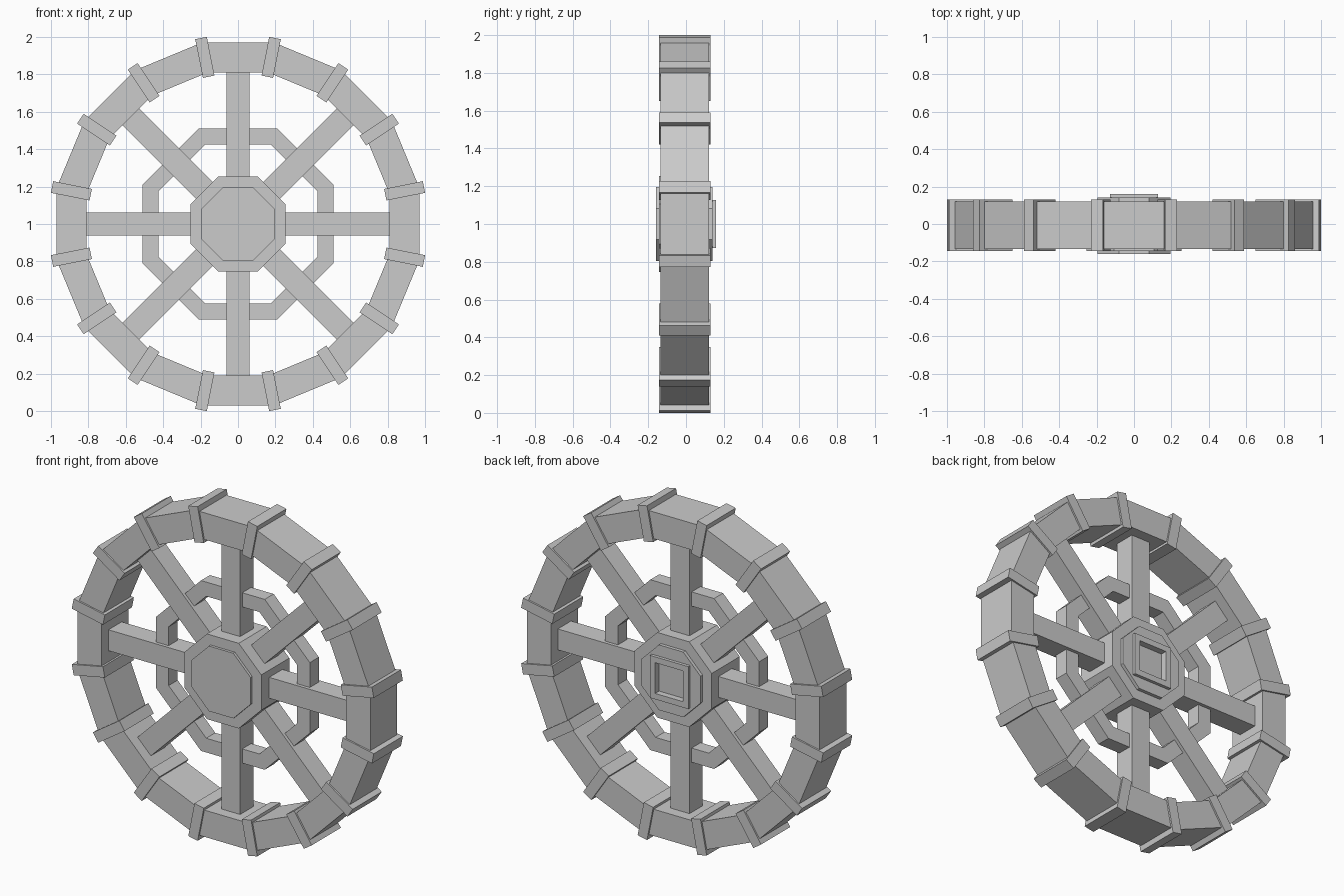
import bpy
import bmesh
from math import pi, cos, sin
from mathutils import Matrix, Vector

if "Cube" in bpy.data.objects:
    bpy.data.objects.remove(bpy.data.objects["Cube"], do_unlink=True)

MID = -0.0065                       # depth centre of the wheel
AXLE = Vector((0, MID, 1))

grey = bpy.data.materials.new("plain grey")
grey.use_nodes = True
grey.diffuse_color = (0.6, 0.6, 0.6, 1)
grey.node_tree.nodes["Principled BSDF"].inputs["Base Color"].default_value = (0.6, 0.6, 0.6, 1)


def finish(name, bm):
    bmesh.ops.recalc_face_normals(bm, faces=bm.faces)
    mesh = bpy.data.meshes.new(name)
    bm.to_mesh(mesh)
    bm.free()
    mesh.materials.append(grey)
    obj = bpy.data.objects.new(name, mesh)
    obj.location = AXLE
    bpy.context.collection.objects.link(obj)
    return obj


def polygon(sides, apothem):
    """Corner points (x, z) of a regular polygon with a flat on top."""
    r = apothem / cos(pi / sides)
    angles = [(i + 0.5) * 2 * pi / sides for i in range(sides)]
    return [(r * cos(a), r * sin(a)) for a in angles]


def ring(name, sides, outer, inner, front, back):
    """Polygonal hoop with a rectangular cross-section."""
    bm = bmesh.new()
    section = [(outer, front), (outer, back), (inner, back), (inner, front)]
    loops = [[bm.verts.new((x, y, z)) for x, z in polygon(sides, a)] for a, y in section]
    for k in range(4):
        a, b = loops[k], loops[(k + 1) % 4]
        for i in range(sides):
            j = (i + 1) % sides
            bm.faces.new((a[i], a[j], b[j], b[i]))
    return finish(name, bm)


def prism(name, sides, apothem, front, back):
    bm = bmesh.new()
    ends = [[bm.verts.new((x, y, z)) for x, z in polygon(sides, apothem)] for y in (front, back)]
    for end in ends:
        bm.faces.new(end)
    for i in range(sides):
        j = (i + 1) % sides
        bm.faces.new((ends[0][i], ends[0][j], ends[1][j], ends[1][i]))
    return finish(name, bm)


def radial_box(name, angle, near, far, width, depth):
    """Box reaching outward from the axle at the given angle."""
    bm = bmesh.new()
    place = (Matrix.Rotation(angle, 4, 'Y')
             @ Matrix.Translation(((near + far) / 2, 0, 0))
             @ Matrix.Diagonal((far - near, depth, width, 1)))
    bmesh.ops.create_cube(bm, size=1, matrix=place)
    return finish(name, bm)


# Outer rim and the collars over its joints
ring("rim", 16, 0.97, 0.81, -0.1275, 0.1275)
for i in range(16):
    radial_box(f"rim_collar_{i + 1}", (i + 0.5) * pi / 8, 0.803, 1.0137, 0.063, 0.275)

# Spokes and the inner brace ring
for i in range(8):
    radial_box(f"spoke_{i + 1}", i * pi / 4, 0.2, 0.815, 0.125, 0.125)
ring("brace_ring", 8, 0.51, 0.425, -0.0425, 0.0425)

# Hub with a raised front plate
prism("hub", 8, 0.255, -0.1375, 0.1275)
prism("hub_front_plate", 8, 0.195, -0.1535, -0.13)

# Back plate and square socket, open in the middle
back_plate = prism("hub_back_plate", 8, 0.195, 0.12, 0.148)
ring("socket_frame", 4, 0.127, 0.092, 0.12, 0.1665)
cutter = prism("socket_cutter", 4, 0.092, 0.129, 0.3)
cutter.hide_render = True
cutter.hide_viewport = True
cut = back_plate.modifiers.new("socket", 'BOOLEAN')
cut.operation = 'DIFFERENCE'
cut.object = cutter
cut.solver = 'EXACT'
